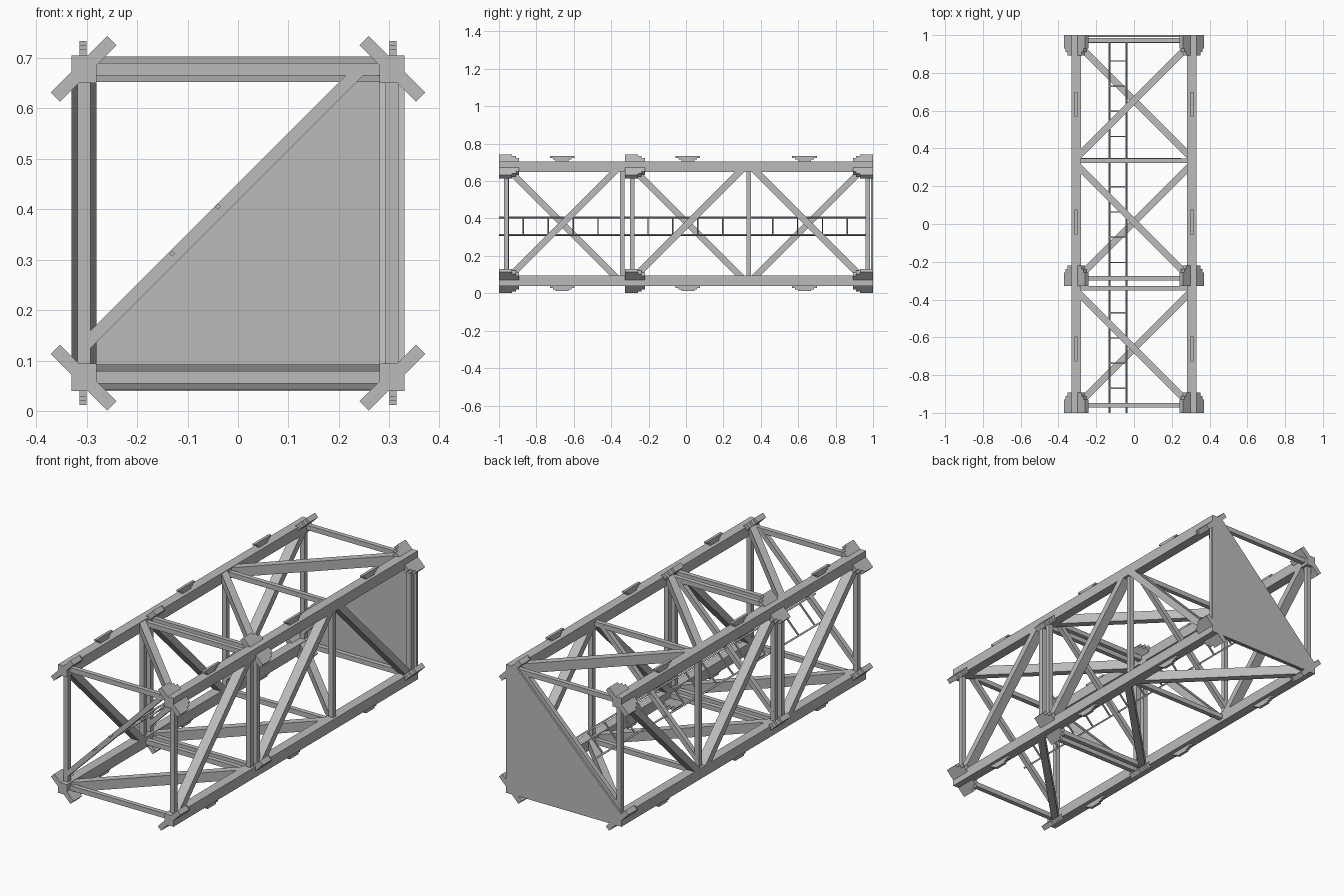
import bpy, bmesh
from mathutils import Vector, Matrix

if "Cube" in bpy.data.objects:
    bpy.data.objects.remove(bpy.data.objects["Cube"], do_unlink=True)

steel = bpy.data.materials.new("steel_grey")
steel.use_nodes = True
GREY = (0.5, 0.5, 0.5, 1)
steel.diffuse_color = GREY
steel.node_tree.nodes["Principled BSDF"].inputs["Base Color"].default_value = GREY

MID = 0.372     # height of the truss axis
R = 0.305       # longeron offset from the axis
STATIONS = (-0.96, -0.34, -0.287, 0.336, 0.972)


def beam(bm, p, q, depth_axis, width, depth):
    """Box running from p to q; depth is measured along depth_axis."""
    p, q = Vector(p), Vector(q)
    along = (q - p).normalized()
    deep = Vector(depth_axis).normalized()
    side = along.cross(deep)
    frame = Matrix((side * width, along * (q - p).length, deep * depth)).transposed().to_4x4()
    frame.translation = (p + q) / 2
    bmesh.ops.create_cube(bm, size=1, matrix=frame)


def finish(bm, name):
    bmesh.ops.recalc_face_normals(bm, faces=bm.faces)
    mesh = bpy.data.meshes.new(name)
    bm.to_mesh(mesh)
    bm.free()
    mesh.materials.append(steel)
    obj = bpy.data.objects.new(name, mesh)
    bpy.context.collection.objects.link(obj)


X, Y, Z = (1, 0, 0), (0, 1, 0), (0, 0, 1)
CORNERS = [(sx, sz) for sx in (-1, 1) for sz in (-1, 1)]

# Four main longerons
bm = bmesh.new()
for sx, sz in CORNERS:
    beam(bm, (sx * R, -1, MID + sz * R), (sx * R, 1, MID + sz * R), Z, 0.05, 0.055)
finish(bm, "longerons")

# Square frames of uprights and cross struts
bm = bmesh.new()
for y in STATIONS:
    for s in (-1, 1):
        beam(bm, (s * R, y, MID - R), (s * R, y, MID + R), X, 0.024, 0.025)
        beam(bm, (-R, y, MID + s * R), (R, y, MID + s * R), Z, 0.024, 0.025)
finish(bm, "frame_struts")

# One diagonal per bay on each of the four sides, crossing its opposite
bm = bmesh.new()
H = 0.3
for cy, side_dir, top_dir in ((-0.66, 1, -1), (0.01, 1, -1), (0.653, -1, 1)):
    for s in (-1, 1):
        dz = s * side_dir * H
        beam(bm, (s * R, cy - H, MID - dz), (s * R, cy + H, MID + dz), X, 0.035, 0.05)
        dx = s * top_dir * H
        beam(bm, (-dx, cy - H, MID + s * R), (dx, cy + H, MID + s * R), Z, 0.035, 0.05)
finish(bm, "side_diagonals")

# Diagonals across the frames, carrying the ladder
bm = bmesh.new()
for y in (-0.96, -0.287, 0.336, 0.972):
    beam(bm, (-R, y, 0.129), (0.24, y, 0.674), Y, 0.025, 0.025)
finish(bm, "frame_diagonals")

# Stepped docking brackets on the longerons
bm = bmesh.new()
for y, way in ((-1, 1), (-0.327, 1), (1, -1)):
    for sx, sz in CORNERS:
        c = Vector((sx * (R + 0.001), y, MID + sz * (R + 0.001)))
        tangent = Vector((sx, 0, -sz)).normalized()
        for half, length in ((0.079, 0.07), (0.066, 0.09), (0.052, 0.108)):
            m = c + Vector((0, way * length / 2, 0))
            beam(bm, m - tangent * half, m + tangent * half, Y, 0.026, length)
finish(bm, "corner_brackets")

# Stepped rail lugs above and below
bm = bmesh.new()
for y in (-0.662, 0.01, 0.634):
    for sx in (-1, 1):
        for sz, steps in ((1, ((0.70, 0.716, 0.035), (0.716, 0.724, 0.05), (0.724, 0.733, 0.066))),
                          (-1, ((0.028, 0.045, 0.066), (0.02, 0.028, 0.05), (0.012, 0.02, 0.035)))):
            for low, high, half in steps:
                z = (low + high) / 2
                beam(bm, (sx * 0.307, y - half, z), (sx * 0.307, y + half, z), Z, 0.014, high - low)
finish(bm, "rail_lugs")

# Inner ladder, tilted along the frame diagonals
bm = bmesh.new()
rails = ((-0.13, 0.312), (-0.04, 0.405))
for x, z in rails:
    beam(bm, (x, -1, z), (x, 0.965, z), (1, 0, 1), 0.008, 0.008)
for i in range(14):
    y = -0.87 + i * 0.1333
    beam(bm, (rails[0][0], y, rails[0][1]), (rails[1][0], y, rails[1][1]), Y, 0.007, 0.007)
finish(bm, "ladder")

# Triangular closing plate on the back end
bm = bmesh.new()
outline = ((0.33, 0.04), (0.33, 0.704), (0.272, 0.704), (-0.33, 0.102), (-0.33, 0.04))
plate = bm.faces.new([bm.verts.new((x, 0.99, z)) for x, z in outline])
extruded = bmesh.ops.extrude_face_region(bm, geom=[plate], use_keep_orig=True)
new_verts = [v for v in extruded["geom"] if isinstance(v, bmesh.types.BMVert)]
bmesh.ops.translate(bm, verts=new_verts, vec=(0, 0.01, 0))
finish(bm, "end_plate")
